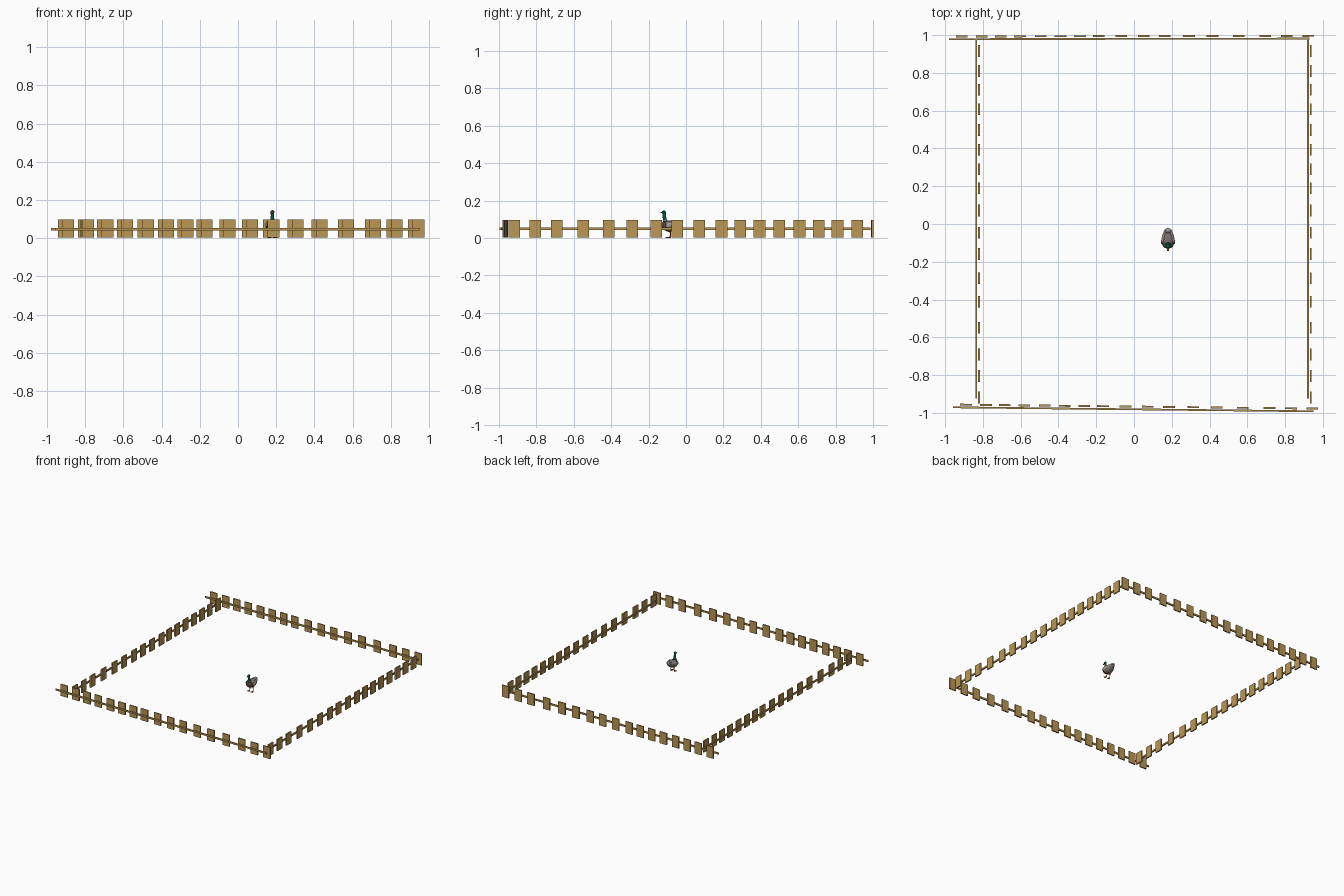
import bpy, bmesh
from math import sin, cos, pi, radians
from mathutils import Matrix, Vector

if "Cube" in bpy.data.objects:
    bpy.data.objects.remove(bpy.data.objects["Cube"])


def material(name, rgb):
    m = bpy.data.materials.new(name)
    m.diffuse_color = (*rgb, 1)
    m.use_nodes = True
    m.node_tree.nodes["Principled BSDF"].inputs["Base Color"].default_value = m.diffuse_color
    return m


wood = material("wood", (0.50, 0.31, 0.09))
grey = material("grey_feathers", (0.20, 0.17, 0.16))
pale = material("pale_feathers", (0.40, 0.35, 0.33))
brown = material("brown_breast", (0.10, 0.05, 0.035))
green = material("green_head", (0.0, 0.13, 0.06))
white = material("white_ring", (0.8, 0.8, 0.78))
orange = material("orange", (0.65, 0.25, 0.04))
red = material("leg_red", (0.5, 0.09, 0.03))
black = material("black", (0.01, 0.01, 0.01))


def finish(name, bm, mat, smooth=False):
    bmesh.ops.recalc_face_normals(bm, faces=bm.faces)
    me = bpy.data.meshes.new(name)
    bm.to_mesh(me)
    bm.free()
    me.materials.append(mat)
    for p in me.polygons:
        p.use_smooth = smooth
    ob = bpy.data.objects.new(name, me)
    bpy.context.collection.objects.link(ob)
    return ob


def add_box(bm, centre, size):
    bmesh.ops.create_cube(bm, size=1, matrix=Matrix.Translation(centre) @ Matrix.Diagonal((*size, 1)))


def loft(name, rings, mat, x=0.0, slope=0.0, n=12):
    """Ellipse rings (y, z, half width, half height, tilt in degrees) joined along a path."""
    bm = bmesh.new()
    loops = []
    for y, z, rx, rz, tilt in rings:
        t = radians(tilt)
        cx = DUCK_X + x + slope * (y + 0.09)
        loops.append([bm.verts.new((cx + rx * cos(a), y - rz * sin(a) * sin(t), z + rz * sin(a) * cos(t)))
                      for a in (2 * pi * i / n for i in range(n))])
    for p, q in zip(loops, loops[1:]):
        for i in range(n):
            j = (i + 1) % n
            bm.faces.new((p[i], p[j], q[j], q[i]))
    bm.faces.new(loops[0])
    bm.faces.new(loops[-1])
    return finish(name, bm, mat, True)


def ellipsoid(name, centre, radii, mat):
    bm = bmesh.new()
    m = Matrix.Translation(centre) @ Matrix.Diagonal((*radii, 1))
    bmesh.ops.create_uvsphere(bm, u_segments=12, v_segments=8, radius=1, matrix=m)
    return finish(name, bm, mat, True)


# Fence panels: one long rail with unevenly spaced boards behind it
BOARDS = [.067, .173, .273, .376, .485, .59, .693, .793, .912, 1.03,
          1.142, 1.270, 1.395, 1.533, 1.674, 1.788, 1.901]
LENGTH = 1.908


def fence(name, start, angle):
    bm = bmesh.new()
    for x in BOARDS:
        add_box(bm, (x, 0.015, 0.05), (0.062, 0.010, 0.094))
    boards = finish(name + "_boards", bm, wood)
    bm = bmesh.new()
    add_box(bm, (LENGTH / 2, 0.0005, 0.048), (LENGTH, 0.009, 0.013))
    rail = finish(name + "_rail", bm, wood)
    for ob in (boards, rail):
        ob.location = (*start, 0)
        ob.rotation_euler.z = radians(angle)


fence("front_fence", (-0.957, -0.971), -0.63)
fence("back_fence", (-0.979, 0.978), 0.1)
fence("right_fence", (0.921, 0.983), -90)
fence("left_fence", (-0.836, 0.983), -90)

# Duck body, breast and tail
DUCK_X = 0.18
loft("duck_body", [(-0.110, .064, .030, .025, 0), (-0.095, .062, .035, .030, 0),
                   (-0.075, .064, .034, .029, 5), (-0.055, .069, .029, .022, 10),
                   (-0.038, .077, .021, .013, 15), (-0.026, .083, .013, .006, 20)], grey)
loft("duck_breast", [(-0.130, .068, .007, .008, 0), (-0.126, .067, .017, .017, 0),
                     (-0.119, .065, .025, .022, 0), (-0.109, .064, .0305, .0255, 0)], brown)
loft("tail", [(-0.045, .083, .017, .007, 15), (-0.032, .087, .013, .005, 15),
              (-0.021, .090, .008, .002, 15)], pale)

# Neck, ring and head
loft("neck", [(-0.108, .082, .015, .015, -80), (-0.114, .100, .010, .010, -85),
              (-0.116, .118, .0085, .009, -90), (-0.117, .134, .009, .009, -90)], green)
loft("neck_ring", [(-0.1115, .091, .0128, .0128, -82), (-0.113, .095, .0118, .0118, -84)], white)
ellipsoid("head", (DUCK_X, -0.118, .137), (.010, .012, .010), green)
loft("bill", [(-0.126, .137, .006, .005, 0), (-0.134, .135, .006, .0025, 0),
              (-0.143, .134, .004, .0015, 0)], orange, n=8)

# Paired wings, eyes, legs and webbed feet
for s, side in ((-1, "left"), (1, "right")):
    loft(side + "_wing", [(-0.106, .068, .004, .010, 0), (-0.090, .069, .008, .018, 0),
                          (-0.065, .073, .008, .014, 0), (-0.042, .081, .006, .007, 0),
                          (-0.028, .087, .003, .003, 0)], pale, x=s * 0.029, slope=-s * 0.25)
    ellipsoid(side + "_eye", (DUCK_X + s * .0085, -0.123, .140), (.002, .002, .002), black)
    loft(side + "_leg", [(-0.085, .042, .0045, .0045, -90), (-0.083, .020, .003, .003, -90),
                         (-0.085, .003, .003, .003, -90)], red, x=s * 0.015, n=8)
    bm = bmesh.new()
    outline = [(0, -0.080), (-.011, -0.105), (-.004, -0.103), (0, -0.109), (.004, -0.103), (.011, -0.105)]
    face = bm.faces.new([bm.verts.new((DUCK_X + s * .015 + x, y, 0)) for x, y in outline])
    top = bmesh.ops.extrude_face_region(bm, geom=[face])
    bmesh.ops.translate(bm, vec=(0, 0, .004), verts=[v for v in top["geom"] if isinstance(v, bmesh.types.BMVert)])
    finish(side + "_foot", bm, red)
